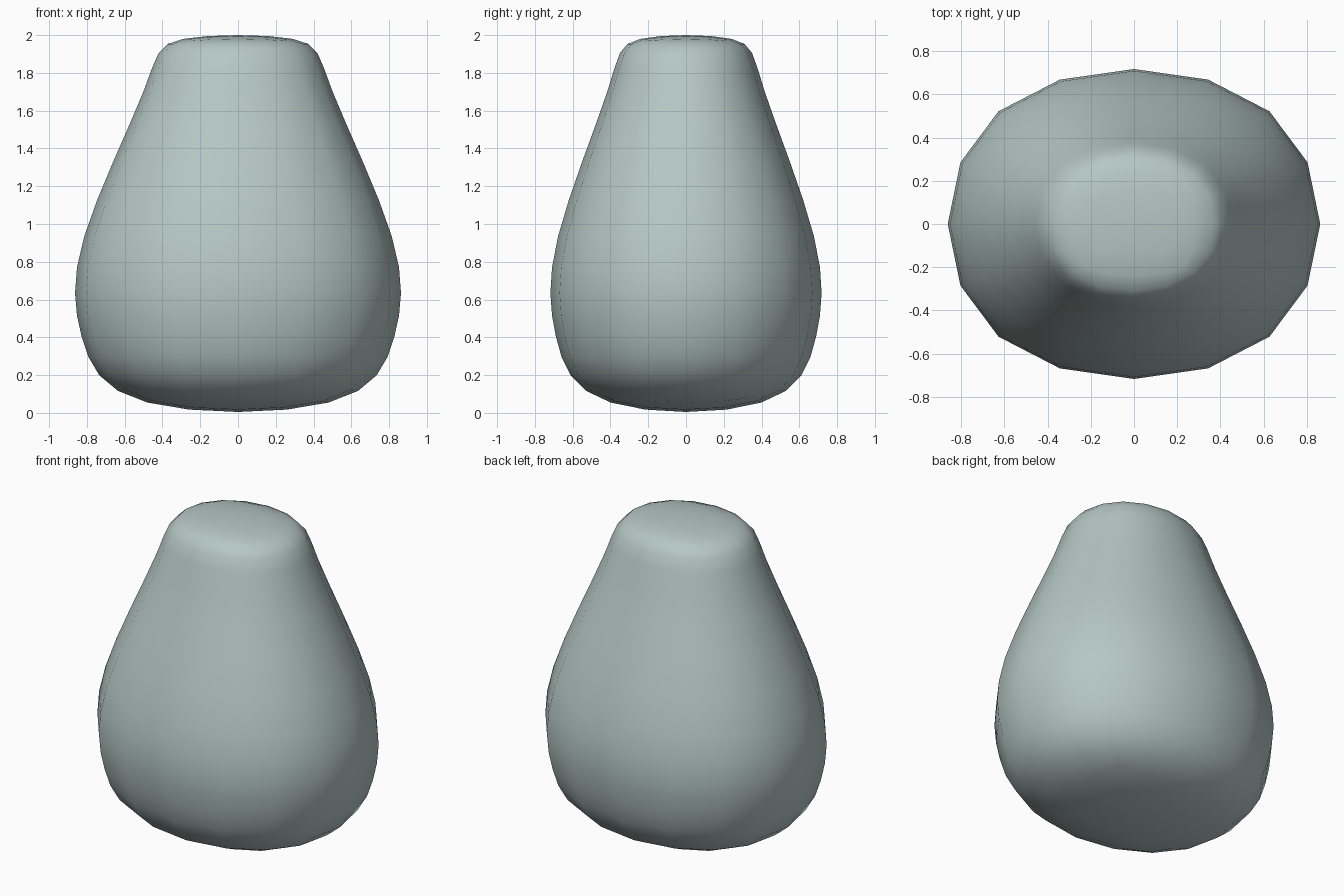
import bpy
import bmesh

cube = bpy.data.objects.get("Cube")
if cube:
    bpy.data.objects.remove(cube, do_unlink=True)

# Pale grey-green surface
mat = bpy.data.materials.new("pale_grey_green")
mat.use_nodes = True
colour = (0.46, 0.57, 0.55, 1.0)
mat.diffuse_color = colour
mat.node_tree.nodes["Principled BSDF"].inputs["Base Color"].default_value = colour

# Square cage levels: (height, half width); depth is a fixed share of width
LEVELS = [(-0.03, 0.735), (0.405, 0.924), (0.84, 0.989), (1.84, 0.45), (2.014, 0.486)]
DEPTH = 0.832
CORNERS = [(-1, -1), (1, -1), (1, 1), (-1, 1)]

# Pear-shaped body: stacked square rings, capped at both ends
bm = bmesh.new()
rings = [[bm.verts.new((sx * w, sy * w * DEPTH, z)) for sx, sy in CORNERS]
         for z, w in LEVELS]
for low, high in zip(rings, rings[1:]):
    for i in range(4):
        j = (i + 1) % 4
        bm.faces.new((low[i], low[j], high[j], high[i]))
bm.faces.new(rings[0][::-1])
bm.faces.new(rings[-1])
for face in bm.faces:
    face.smooth = True

mesh = bpy.data.meshes.new("pear_shaped_body")
bm.to_mesh(mesh)
bm.free()
mesh.materials.append(mat)
body = bpy.data.objects.new("pear_shaped_body", mesh)
bpy.context.collection.objects.link(body)

# Round the cage into the soft form
subdivision = body.modifiers.new("rounding", 'SUBSURF')
subdivision.levels = 2
subdivision.render_levels = 2
